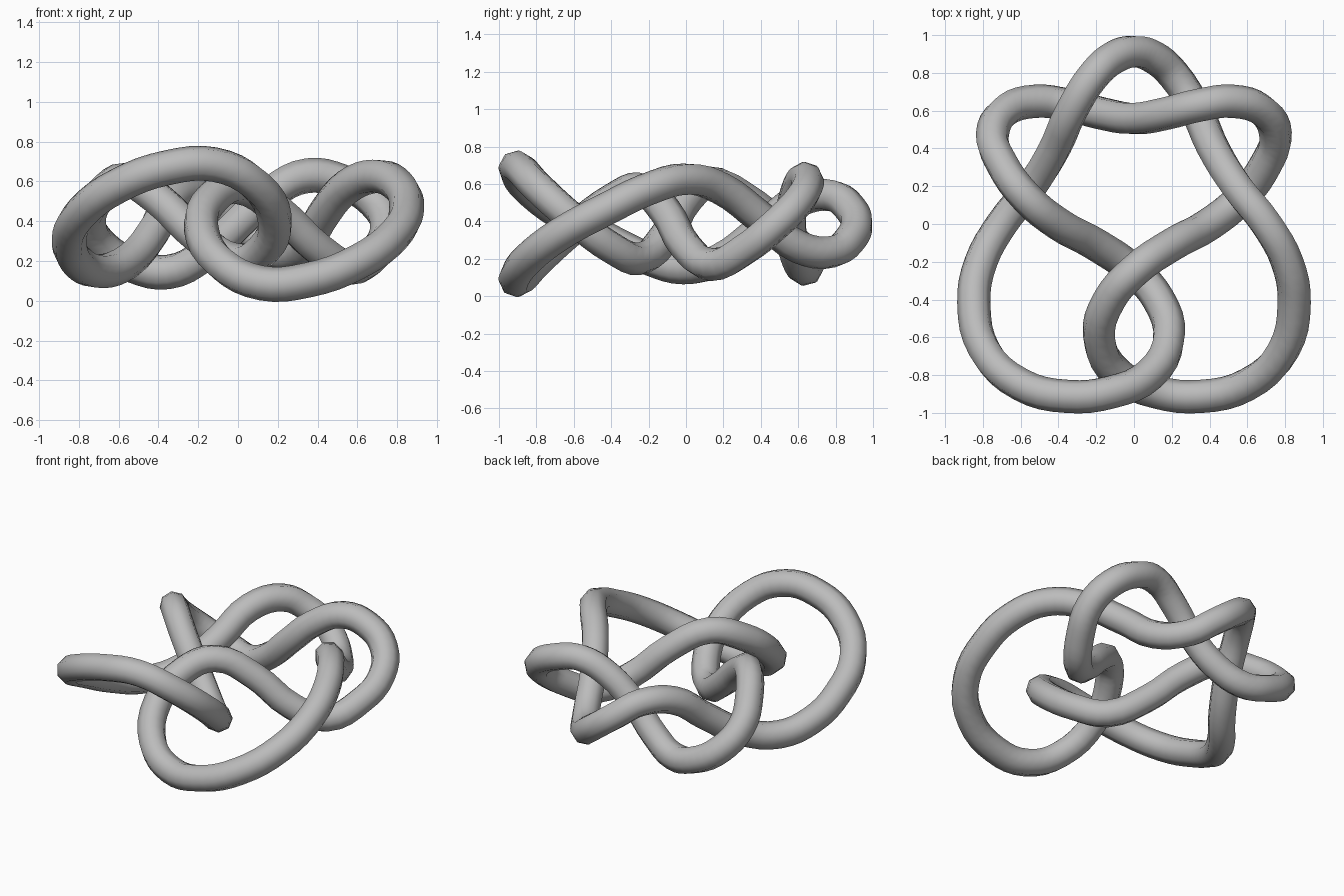
import bpy

cube = bpy.data.objects.get("Cube")
if cube:
    bpy.data.objects.remove(cube, do_unlink=True)

MID_Z = 0.387
TUBE_RADIUS = 0.088

# Half of the knot centreline, from the top of the arch to the middle of the crossbar
half = [
    (0, 0.913, MID_Z), (-0.1, 0.885, 0.46), (-0.21, 0.79, 0.535),
    (-0.33, 0.6, 0.51), (-0.42, 0.4, 0.355), (-0.55, 0.19, 0.2),
    (-0.7, 0, 0.148), (-0.81, -0.2, 0.2), (-0.848, -0.42, 0.305),
    (-0.79, -0.67, 0.44), (-0.6, -0.85, 0.58), (-0.35, -0.913, 0.67),
    (-0.12, -0.89, 0.685), (0.08, -0.8, 0.59), (0.185, -0.6, 0.41),
    (0.13, -0.4, 0.26), (0, -0.25, 0.2), (-0.2, -0.11, 0.32),
    (-0.4, 0, 0.51), (-0.57, 0.14, 0.605), (-0.7, 0.32, 0.52),
    (-0.75, 0.47, 0.4), (-0.68, 0.6, 0.27), (-0.52, 0.65, 0.175),
    (-0.35, 0.63, 0.145), (-0.17, 0.585, 0.23), (0, 0.558, MID_Z),
]
# The other half is the same path turned half a turn about the y axis
other = [(-x, y, 2 * MID_Z - z) for x, y, z in half[-2:0:-1]]
path = half + other

# Closed tube with eight sides
curve = bpy.data.curves.new("knot_tube", "CURVE")
curve.dimensions = "3D"
curve.resolution_u = 4
curve.bevel_depth = TUBE_RADIUS
curve.bevel_resolution = 2
spline = curve.splines.new("BEZIER")
spline.bezier_points.add(len(path) - 1)
for point, co in zip(spline.bezier_points, path):
    point.co = co
    point.handle_left_type = point.handle_right_type = "AUTO"
spline.use_cyclic_u = True

knot = bpy.data.objects.new("knot_tube", curve)
bpy.context.collection.objects.link(knot)
bpy.ops.object.select_all(action="DESELECT")
knot.select_set(True)
bpy.context.view_layer.objects.active = knot
bpy.ops.object.convert(target="MESH")
knot = bpy.context.view_layer.objects.active
bpy.ops.object.shade_smooth()

# Plain grey
grey = bpy.data.materials.new("plain grey")
grey.use_nodes = True
colour = (0.5, 0.5, 0.5, 1)
grey.diffuse_color = colour
grey.node_tree.nodes["Principled BSDF"].inputs["Base Color"].default_value = colour
knot.data.materials.clear()
knot.data.materials.append(grey)
